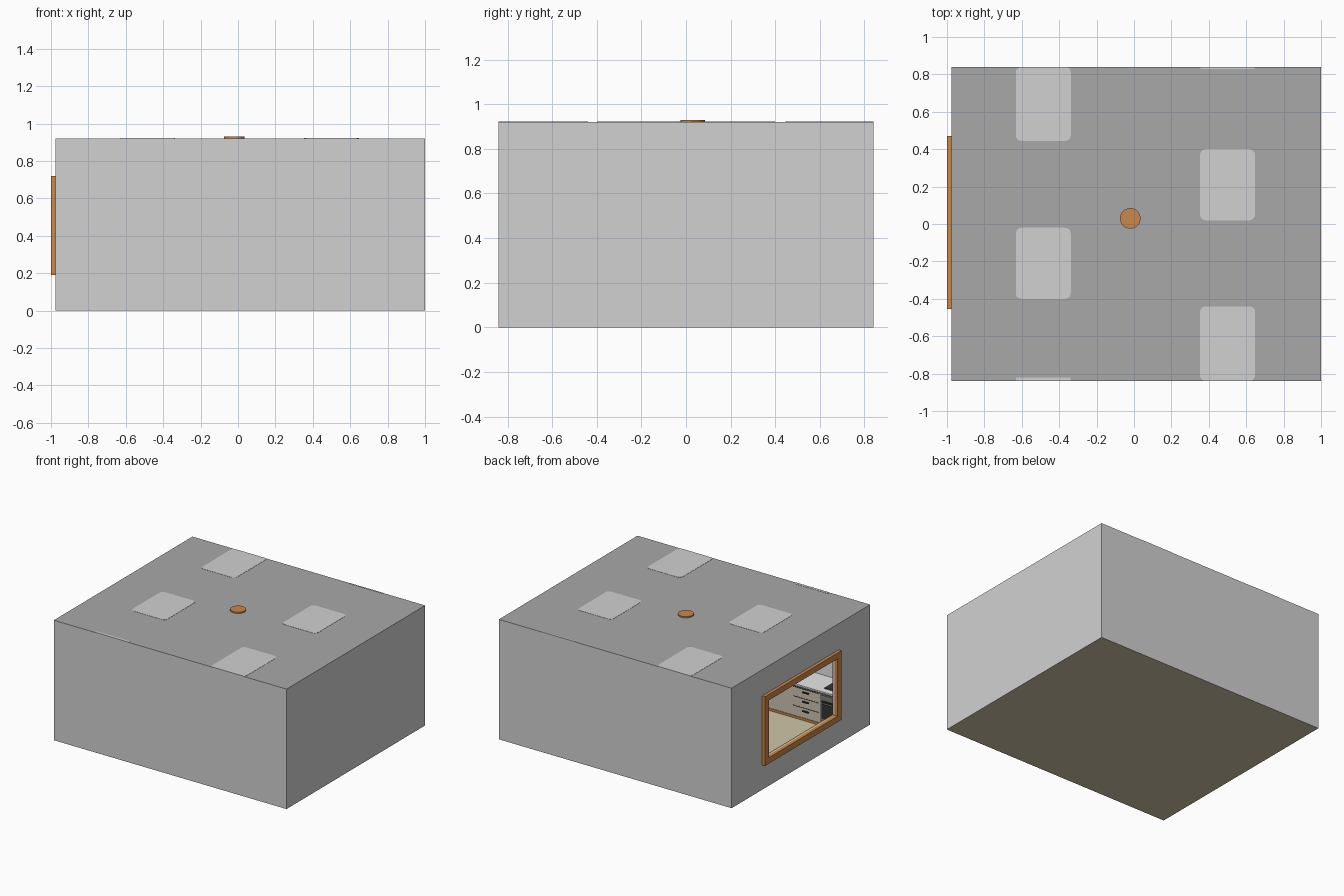
import bpy, bmesh, math
from mathutils import Vector

if "Cube" in bpy.data.objects:
    bpy.data.objects.remove(bpy.data.objects["Cube"])


def srgb(c):
    return c / 12.92 if c <= 0.04045 else ((c + 0.055) / 1.055) ** 2.4


def material(name, r, g, b):
    m = bpy.data.materials.new(name)
    m.diffuse_color = (srgb(r), srgb(g), srgb(b), 1)
    m.use_nodes = True
    m.node_tree.nodes["Principled BSDF"].inputs["Base Color"].default_value = m.diffuse_color
    return m


WALL = material("wall grey", .82, .82, .82)
ROOF = material("roof grey", .66, .66, .66)
WHITE = material("inner white", .95, .95, .95)
BEIGE = material("floor beige", .82, .775, .66)
CREAM = material("cabinet cream", .81, .765, .69)
WOOD = material("wood", .79, .53, .30)
STEEL = material("oven grey", .50, .50, .48)
DARK = material("dark metal", .20, .20, .19)


def finish(name, bm, *mats):
    bmesh.ops.recalc_face_normals(bm, faces=bm.faces)
    me = bpy.data.meshes.new(name)
    bm.to_mesh(me)
    bm.free()
    for m in mats:
        me.materials.append(m)
    ob = bpy.data.objects.new(name, me)
    bpy.context.collection.objects.link(ob)
    return ob


def box(name, mat, x0, x1, y0, y1, z0, z1):
    bm = bmesh.new()
    bmesh.ops.create_cube(bm, size=1)
    for v in bm.verts:
        v.co = ((x0 + x1) / 2 + v.co.x * (x1 - x0),
                (y0 + y1) / 2 + v.co.y * (y1 - y0),
                (z0 + z1) / 2 + v.co.z * (z1 - z0))
    return finish(name, bm, mat)


def rect_loop(bm, x, y0, y1, z0, z1):
    return [bm.verts.new((x, y, z)) for y, z in ((y0, z0), (y1, z0), (y1, z1), (y0, z1))]


def bridge(bm, a, b):
    return [bm.faces.new((a[i], a[(i + 1) % 4], b[(i + 1) % 4], b[i])) for i in range(4)]


# room shell: nested rectangular loops, outside -> window opening -> inside
T = .012
bm = bmesh.new()
out = (-.84, .84, 0, .92)
inn = (-.84 + T, .84 - T, T, .92 - T)
hole = (-.41, .425, .235, .675)
loops = [rect_loop(bm, x, *r) for x, r in
         ((1, out), (-.975, out), (-.975, hole), (-.975 + T, hole), (-.975 + T, inn), (1 - T, inn))]
outer = [bm.faces.new(loops[0])]
inner = [bm.faces.new(loops[5])]
for i in range(5):
    (outer if i < 2 else inner).extend(bridge(bm, loops[i], loops[i + 1]))
bmesh.ops.recalc_face_normals(bm, faces=bm.faces)
for group, side, up, down in ((outer, 0, 1, 3), (inner, 2, 3, 2)):
    for f in group:
        f.material_index = up if f.normal.z > .5 else down if f.normal.z < -.5 else side
finish("room_shell", bm, WALL, ROOF, WHITE, BEIGE)

# window frame
bm = bmesh.new()
rim = (-.455, .47, .19, .72)
loops = [rect_loop(bm, x, *r) for x, r in
         ((-1, rim), (-1, hole), (-.955, hole), (-.955, rim))]
for i in range(4):
    bridge(bm, loops[i], loops[(i + 1) % 4])
finish("window_frame", bm, WOOD)


# rounded light patches on the roof, clipped at the roof edge
def patch(name, cx, y0, y1, r=.03):
    bm = bmesh.new()
    hx, cy, hy = .147, (y0 + y1) / 2, (y1 - y0) / 2
    r = min(r, hy)
    ring = []
    for q in range(4):
        sx, sy = ((1, 1), (-1, 1), (-1, -1), (1, -1))[q]
        for k in range(6):
            a = math.radians(90 * q + 18 * k)
            ring.append(Vector((cx + sx * (hx - r) + r * math.cos(a),
                                cy + sy * (hy - r) + r * math.sin(a), .9195)))
    f = bm.faces.new([bm.verts.new(p) for p in ring])
    ext = bmesh.ops.extrude_face_region(bm, geom=[f])
    for v in ext["geom"]:
        if isinstance(v, bmesh.types.BMVert):
            v.co.z = .9215
    bmesh.ops.remove_doubles(bm, verts=bm.verts, dist=1e-6)
    finish(name, bm, WALL)


for i, (cx, y0, y1) in enumerate(((-.485, .445, .84), (-.485, -.40, -.02), (-.485, -.84, -.82),
                                  (.5, .83, .84), (.5, .02, .40), (.5, -.84, -.44))):
    patch(f"roof_patch_{i + 1}", cx, y0, y1)

# ceiling lamp plate
bm = bmesh.new()
bmesh.ops.create_cone(bm, cap_ends=True, segments=32, radius1=.055, radius2=.055, depth=.03)
bmesh.ops.translate(bm, verts=bm.verts, vec=(-.02, .03, .915))
finish("lamp_plate", bm, WOOD)

# kitchen counter along the front wall
F = -.61
box("counter_body", CREAM, -.962, .987, -.828, F, .025, .262)
box("counter_plinth", WOOD, -.962, .987, -.828, F + .004, .012, .03)
box("counter_top", WHITE, -.962, .987, -.828, F + .012, .262, .28)
box("counter_top_edge", STEEL, -.962, .987, F + .012, F + .014, .262, .27)

# drawer stacks with handles
for s, cx in enumerate((-.59, -.11, .37, .80)):
    for d in range(3):
        z = .04 + d * .072
        box(f"drawer_gap_{s}_{d}", DARK, cx - .108, cx + .108, F, F + .002, z + .064, z + .068)
        box(f"drawer_handle_{s}_{d}", DARK, cx - .025, cx + .025, F, F + .012, z + .04, z + .048)

# oven set into the counter
box("oven_front", STEEL, -.86, -.715, F, F + .006, .035, .25)
box("oven_glass", DARK, -.845, -.73, F + .006, F + .008, .07, .185)
box("oven_handle", DARK, -.84, -.735, F + .006, F + .02, .20, .21)
box("hob", DARK, -.86, -.715, -.80, -.65, .28, .284)
